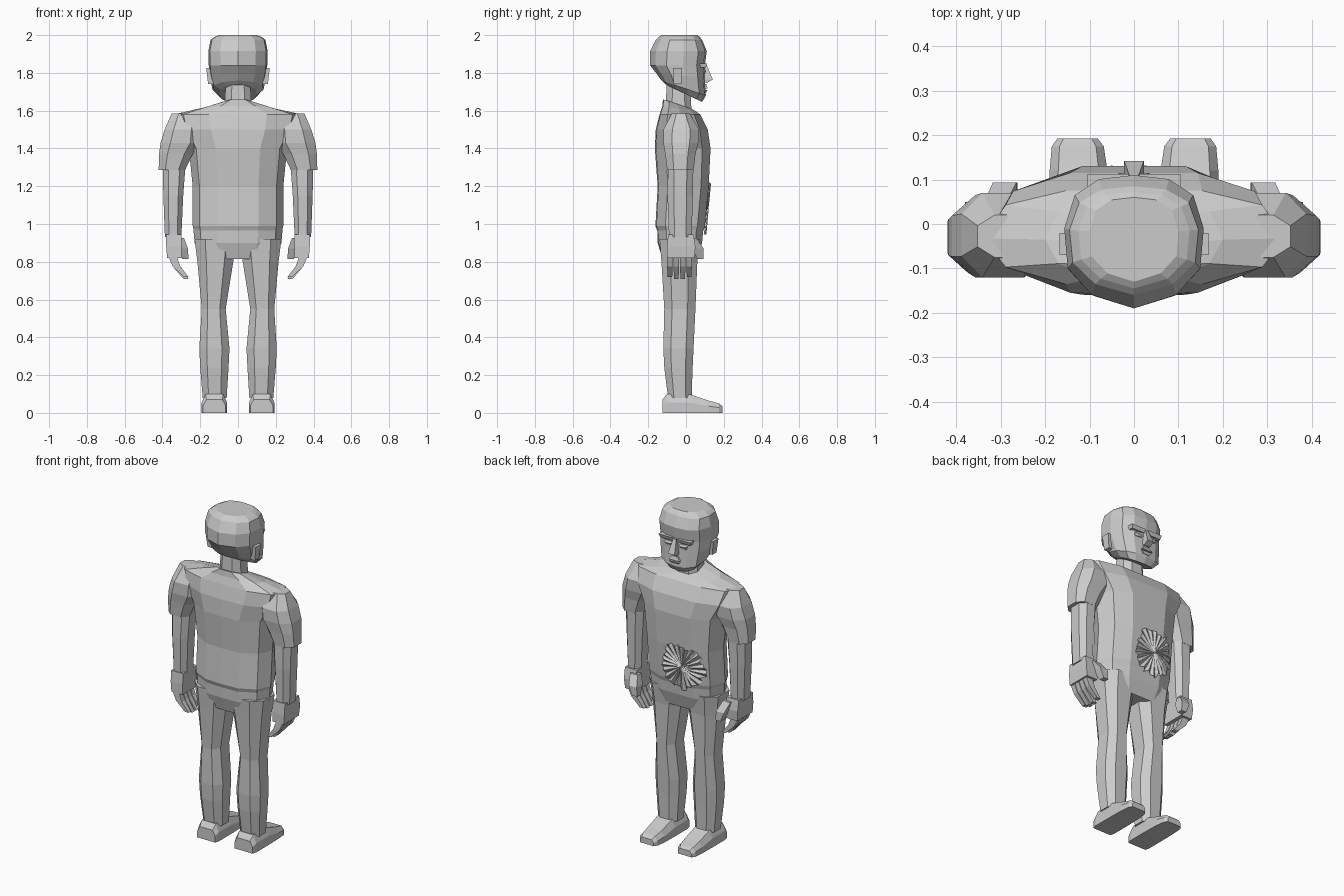
import bpy, bmesh, math, random

if "Cube" in bpy.data.objects:
    bpy.data.objects.remove(bpy.data.objects["Cube"], do_unlink=True)

GREY = (0.6, 0.6, 0.6, 1)
mat = bpy.data.materials.new("light_grey")
mat.use_nodes = True
mat.diffuse_color = GREY
mat.node_tree.nodes["Principled BSDF"].inputs["Base Color"].default_value = GREY


def finish(name, bm, mirrored=False):
    mesh = bpy.data.meshes.new(name)
    bm.to_mesh(mesh)
    bm.free()
    mesh.materials.append(mat)
    obj = bpy.data.objects.new(name, mesh)
    bpy.context.collection.objects.link(obj)
    if mirrored:
        obj.modifiers.new("mirror", "MIRROR").use_mirror_merge = False
    return obj


def both_sides(half):
    """Close a half outline (x 0..1, depth 0..1) into a full symmetric ring."""
    left = [(-x, t) for x, t in reversed(half) if x > 0]
    return [((x + 1) / 2, t) for x, t in half + left]


BODY = both_sides([(0, 0), (.45, .02), (.85, .2), (1, .5), (.85, .85), (.45, 1), (0, 1)])
SKULL = both_sides([(0, 0), (.6, .1), (.95, .3), (1, .6), (.85, .85), (.5, .97), (0, 1)])
OCTAGON = both_sides([(.5, 0), (1, .25), (1, .75), (.5, 1)])
BOX = both_sides([(1, 0), (1, 1)])
SHOE = both_sides([(1, 0), (1, .55), (.7, 1)])


def loft(name, ring, sections, axis="z", mirrored=False):
    """Skin sections of (position, a0, a1, b0, b1[, tilt]) with one outline."""
    bm = bmesh.new()
    loops = []
    for pos, a0, a1, b0, b1, *tilt in sections:
        lean = tilt[0] if tilt else 0
        loop = []
        for u, v in ring:
            a, b = a0 + (a1 - a0) * u, b0 + (b1 - b0) * v
            p = pos + lean * (v - .5)
            loop.append(bm.verts.new((a, b, p) if axis == "z" else (a, p, b)))
        loops.append(loop)
    n = len(ring)
    for low, high in zip(loops, loops[1:]):
        for i in range(n):
            j = (i + 1) % n
            bm.faces.new((low[i], low[j], high[j], high[i]))
    bm.faces.new(loops[0])
    bm.faces.new(loops[-1])
    bmesh.ops.recalc_face_normals(bm, faces=bm.faces)
    return finish(name, bm, mirrored)


def centred(rows):
    return [(r[0], -r[1], r[1]) + tuple(r[2:]) for r in rows]


# Shirt: body with sloping collar, and short sleeves
loft("shirt_body", BODY, centred([
    (.96, .232, -.15, .09), (.99, .24, -.162, .1), (1.2, .24, -.15, .12),
    (1.4, .26, -.165, .13), (1.5, .32, -.16, .115), (1.58, .34, -.14, .075),
    (1.61, .2, -.125, .055, -.03), (1.635, .085, -.122, .03, -.05)]))
loft("sleeve", OCTAGON, [
    (1.285, .28, .42, -.1, .04), (1.37, .24, .418, -.11, .05),
    (1.43, .2, .41, -.12, .065), (1.5, .2, .388, -.12, .07),
    (1.585, .2, .352, -.075, .02)], mirrored=True)

# Trousers: hips and legs
loft("hips", BODY, centred([
    (.815, .19, -.125, .06), (.9, .23, -.15, .085), (.975, .236, -.152, .092)]))
loft("leg", OCTAGON, [
    (.08, .06, .187, -.095, .03), (.24, .05, .2, -.115, .035),
    (.34, .045, .205, -.12, .04), (.55, .065, .192, -.115, .05),
    (.8, .025, .215, -.13, .06), (.92, .005, .23, -.14, .075)], mirrored=True)

# Shoes, lofted from heel to toe
loft("shoe", SHOE, [
    (-.125, .065, .185, 0, .07), (-.1, .058, .192, 0, .1),
    (.02, .058, .192, 0, .098), (.12, .06, .19, 0, .065),
    (.175, .068, .185, 0, .05), (.193, .082, .172, 0, .035)], "y", mirrored=True)

# Arms and hands
loft("forearm", OCTAGON, [
    (.93, .3, .387, -.09, .03), (1.15, .29, .395, -.098, .036),
    (1.35, .275, .4, -.095, .04)], mirrored=True)
loft("palm", BOX, [
    (.82, .3, .375, -.1, .045), (.88, .3, .38, -.1, .05),
    (.945, .3, .38, -.095, .04)], mirrored=True)
for i in range(4):
    y = -.1 + i * .034
    tip = .708 if i in (1, 2) else .72
    loft(f"finger_{i + 1}", BOX, [
        (tip, .262, .288, y + .003, y + .027), (.775, .305, .345, y, y + .029),
        (.83, .325, .37, y, y + .03)], mirrored=True)
loft("thumb", BOX, [
    (.815, .262, .295, .06, .093), (.87, .265, .318, .035, .093),
    (.925, .285, .335, .02, .055)], mirrored=True)

# Neck and head
loft("neck", OCTAGON, centred([(1.58, .075, -.11, .03), (1.78, .062, -.1, .02)]))
loft("head", SKULL, centred([
    (1.693, .1, -.11, .085, -.095), (1.72, .135, -.13, .105, -.08),
    (1.785, .15, -.155, .1, -.02), (1.84, .155, -.19, .1),
    (1.915, .157, -.19, .11), (1.975, .145, -.16, .085),
    (1.99, .125, -.145, .072), (2, .1, -.13, .06)]))
loft("ear", BOX, [
    (1.74, .13, .158, -.065, -.025), (1.825, .13, .168, -.07, -.02)], mirrored=True)

# Face
loft("nose", BOX, centred([
    (1.75, .02, .08, .115), (1.765, .022, .08, .142), (1.845, .01, .08, .108)]))
loft("brow", BOX, [
    (1.828, .012, .1, .06, .104), (1.85, .012, .105, .06, .112)], mirrored=True)
loft("eye", OCTAGON, [
    (1.795, .025, .07, .07, .1), (1.808, .02, .075, .07, .107),
    (1.82, .025, .07, .07, .1)], mirrored=True)
loft("upper_lip", BOX, centred([(1.718, .035, .07, .115), (1.74, .02, .07, .108)]))
loft("lower_lip", BOX, centred([(1.695, .022, .07, .106), (1.71, .032, .07, .114)]))

# Crumpled fan of creases on the belly
random.seed(4)
RAYS = 44
bm = bmesh.new()


def crease_point(angle, radius, lift):
    x = -.05 + radius * math.cos(angle)
    z = 1.09 + radius * math.sin(angle)
    y = .112 + .09 * (z - 1.09) - .41 * max(0, abs(x) - .108)
    return bm.verts.new((x, y + lift, z))


hub = crease_point(0, 0, .006)
rings = []
for i in range(RAYS):
    angle = 2 * math.pi * i / RAYS
    lift = .009 if i % 2 else -.004
    rings.append((crease_point(angle, .075, lift),
                  crease_point(angle, random.uniform(.115, .15), lift)))
for (a, b), (c, d) in zip(rings, rings[1:] + rings[:1]):
    bm.faces.new((hub, c, a))
    bm.faces.new((a, c, d, b))
finish("belly_creases", bm)
